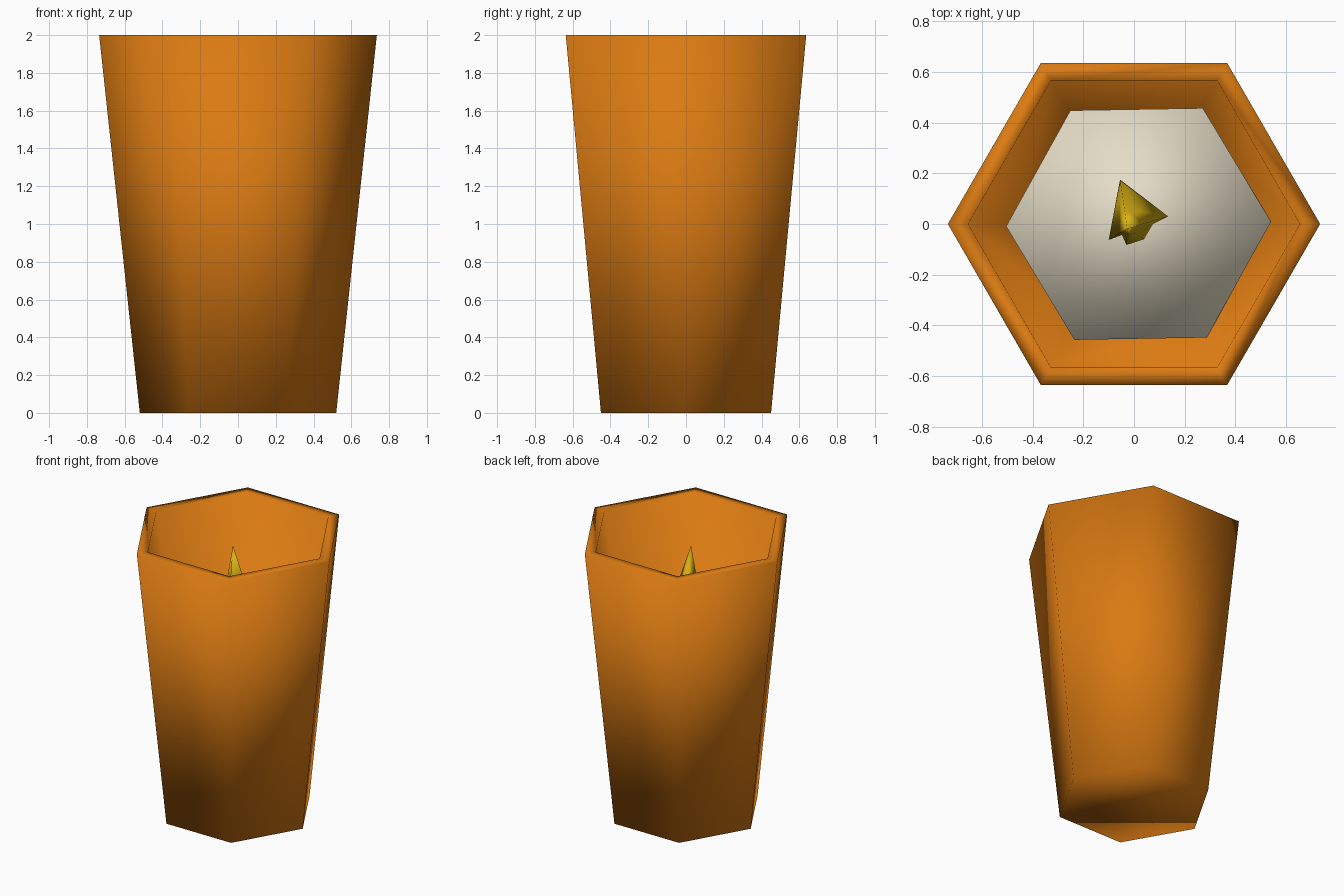
import bpy, bmesh
from math import cos, sin, pi, radians

cube = bpy.data.objects.get("Cube")
if cube:
    bpy.data.objects.remove(cube, do_unlink=True)


def material(name, rgb):
    m = bpy.data.materials.new(name)
    m.use_nodes = True
    color = (*rgb, 1)
    m.diffuse_color = color
    m.node_tree.nodes["Principled BSDF"].inputs["Base Color"].default_value = color
    return m


def hexagon(radius, z, x=0, turn=0):
    return [(x + radius * cos(i * pi / 3 + turn), radius * sin(i * pi / 3 + turn), z)
            for i in range(6)]


def loft(name, rings, mat):
    """Smooth closed skin through rings of equal size, capped at both ends."""
    bm = bmesh.new()
    loops = [[bm.verts.new(p) for p in ring] for ring in rings]
    n = len(loops[0])
    for a, b in zip(loops, loops[1:]):
        for i in range(n):
            j = (i + 1) % n
            bm.faces.new((a[i], a[j], b[j], b[i]))
    bm.faces.new(loops[0][::-1])
    bm.faces.new(loops[-1])
    bmesh.ops.remove_doubles(bm, verts=bm.verts, dist=0.0005)
    bmesh.ops.recalc_face_normals(bm, faces=bm.faces)
    for f in bm.faces:
        f.smooth = True
    mesh = bpy.data.meshes.new(name)
    bm.to_mesh(mesh)
    bm.free()
    mesh.materials.append(mat)
    obj = bpy.data.objects.new(name, mesh)
    bpy.context.collection.objects.link(obj)
    return obj


orange = material("orange glass", (0.70, 0.195, 0.006))
cream = material("cream wax", (0.78, 0.72, 0.57))
yellow = material("yellow flame", (0.68, 0.43, 0.006))

# Tapered six-sided cup with a hollow inside
loft("cup", [hexagon(0.52, 0), hexagon(0.735, 2),
             hexagon(0.655, 2), hexagon(0.45, 0.08)], orange)

# Wax filling, slightly turned and off centre
turn = radians(1)
loft("wax", [hexagon(0.43, 0.1, 0.018, turn),
             hexagon(0.523, 0.98, 0.018, turn)], cream)

# Jagged flame: one outline shrunk toward the tip and toward the base
outline = [(0.135, 0.03), (-0.055, 0.175), (-0.10, -0.063),
           (-0.047, -0.043), (-0.03, -0.083), (0.04, -0.06), (0.075, 0)]
tip = (-0.027, -0.019)


def flame_ring(scale, z):
    return [(tip[0] + (x - tip[0]) * scale, tip[1] + (y - tip[1]) * scale, z)
            for x, y in outline]


loft("flame", [flame_ring(0.3, 0.97), flame_ring(1, 1.35),
               flame_ring(0.42, 1.7), flame_ring(0.001, 1.92)], yellow)
